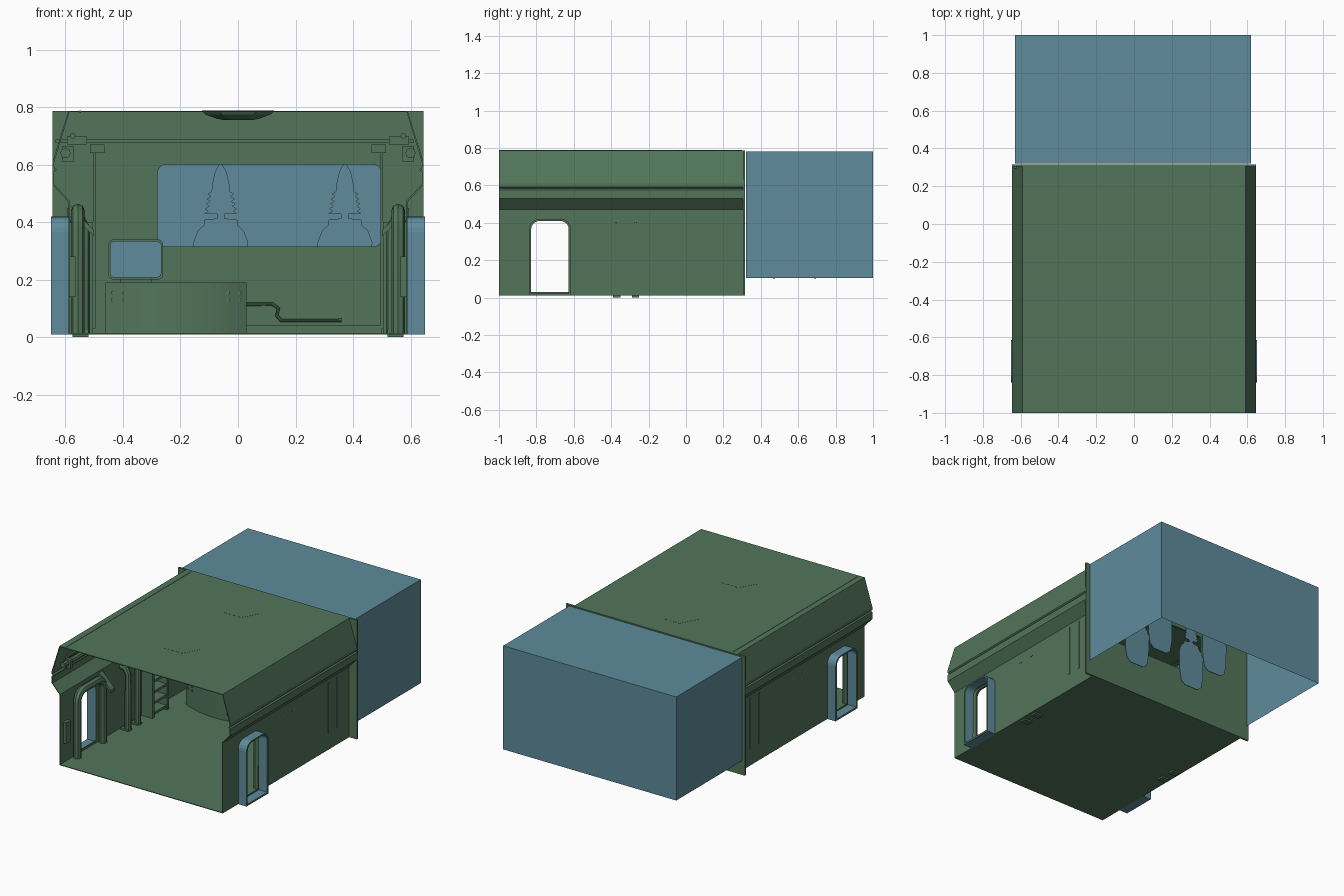
import bpy, bmesh, math
from mathutils import Vector

if "Cube" in bpy.data.objects:
    bpy.data.objects.remove(bpy.data.objects["Cube"], do_unlink=True)


def material(name, rgb):
    m = bpy.data.materials.new(name)
    m.use_nodes = True
    m.diffuse_color = (*rgb, 1)
    m.node_tree.nodes["Principled BSDF"].inputs["Base Color"].default_value = (*rgb, 1)
    return m


GREEN = material("muted green", (0.085, 0.178, 0.103))
BLUE = material("slate blue", (0.112, 0.26, 0.33))


def finish(name, bm, *mats):
    bmesh.ops.recalc_face_normals(bm, faces=bm.faces)
    me = bpy.data.meshes.new(name)
    bm.to_mesh(me)
    bm.free()
    for m in mats:
        me.materials.append(m)
    ob = bpy.data.objects.new(name, me)
    bpy.context.collection.objects.link(ob)
    return ob


def prism(name, pts, axis, a, b, mat):
    """Extrude a flat outline from a to b along an axis."""
    bm = bmesh.new()
    place = {"x": lambda p, t: (t, p[0], p[1]),
             "y": lambda p, t: (p[0], t, p[1]),
             "z": lambda p, t: (p[0], p[1], t)}[axis]
    face = bm.faces.new([bm.verts.new(place(p, a)) for p in pts])
    ext = bmesh.ops.extrude_face_region(bm, geom=[face])
    move = Vector(place((0, 0), b - a))
    verts = [g for g in ext["geom"] if isinstance(g, bmesh.types.BMVert)]
    bmesh.ops.translate(bm, verts=verts, vec=move)
    return finish(name, bm, mat)


def box(name, x, y, z, mat=GREEN):
    return prism(name, [(x[0], y[0]), (x[1], y[0]), (x[1], y[1]), (x[0], y[1])], "z", *z, mat)


def rounded(u0, u1, v0, v1, r, low_r=None):
    """Rectangle outline with rounded upper and lower corners."""
    low_r = r if low_r is None else low_r
    pts = []
    corners = [(u1, v1, r, 0), (u0, v1, r, 1), (u0, v0, low_r, 2), (u1, v0, low_r, 3)]
    for u, v, rad, q in corners:
        if rad == 0:
            pts.append((u, v))
            continue
        cu = u - rad if u == u1 else u + rad
        cv = v - rad if v == v1 else v + rad
        for i in range(6):
            t = math.pi / 2 * (q + i / 5)
            pts.append((cu + rad * math.cos(t), cv + rad * math.sin(t)))
    return pts


def apply_mods(ob):
    dg = bpy.context.evaluated_depsgraph_get()
    me = bpy.data.meshes.new_from_object(ob.evaluated_get(dg))
    ob.modifiers.clear()
    ob.data = me


def cut(ob, cutter):
    mod = ob.modifiers.new("cut", "BOOLEAN")
    mod.operation, mod.object, mod.solver = "DIFFERENCE", cutter, "EXACT"
    apply_mods(ob)
    bpy.data.objects.remove(cutter, do_unlink=True)


def pipe(name, pts, r, mat=GREEN):
    cu = bpy.data.curves.new(name, "CURVE")
    cu.dimensions = "3D"
    cu.bevel_depth, cu.bevel_resolution, cu.use_fill_caps = r, 2, True
    sp = cu.splines.new("POLY")
    sp.points.add(len(pts) - 1)
    for p, co in zip(sp.points, pts):
        p.co = (*co, 1)
    cu.materials.append(mat)
    ob = bpy.data.objects.new(name, cu)
    bpy.context.collection.objects.link(ob)
    bpy.ops.object.select_all(action="DESELECT")
    ob.select_set(True)
    bpy.context.view_layer.objects.active = ob
    bpy.ops.object.convert(target="MESH")
    bpy.ops.object.shade_smooth_by_angle()


# Room shell: one closed profile run along y
half = [(0.59, 0.787), (0.645, 0.61), (0.645, 0.59), (0.637, 0.583), (0.645, 0.576),
        (0.645, 0.53), (0.59, 0.47), (0.59, 0.01)]
loop = half + [(-x, z) for x, z in reversed(half)]
bm = bmesh.new()
rings = [[bm.verts.new((x, y, z)) for x, z in loop] for y in (-1, 0.306)]
for i in range(len(loop)):
    j = (i + 1) % len(loop)
    bm.faces.new((rings[0][i], rings[0][j], rings[1][j], rings[1][i]))
shell = finish("room_shell", bm, GREEN)
thick = shell.modifiers.new("thick", "SOLIDIFY")
thick.thickness, thick.offset = 0.006, -1
apply_mods(shell)
cut(shell, prism("door_cutter", rounded(-0.828, -0.627, 0.03, 0.41, 0.045, 0), "x", -0.8, 0.8, GREEN))

# Rear wall with a wide rounded window
rear = box("rear_wall", (-0.646, 0.646), (0.304, 0.316), (0.01, 0.787))
cut(rear, prism("window_cutter", rounded(-0.28, 0.5, 0.315, 0.6, 0.03), "y", 0.2, 0.4, GREEN))

# Outer hood behind the window: open below and towards the room
bm = bmesh.new()
bmesh.ops.create_cube(bm, size=1)
for v in bm.verts:
    v.co = (-0.005 + v.co.x * 1.25, 0.66 + v.co.y * 0.68, 0.443 + v.co.z * 0.676)
gone = [f for f in bm.faces if f.normal.z < -0.5 or f.normal.y < -0.5]
bmesh.ops.delete(bm, geom=gone, context="FACES")
finish("rear_hood", bm, BLUE)

# Flat silhouettes standing beyond the window
side = [(0.05, 0.1), (0.08, 0.125), (0.093, 0.2), (0.095, 0.33), (0.08, 0.37), (0.058, 0.39),
        (0.058, 0.408), (0.013, 0.413), (0.013, 0.428)]
for k in range(5):
    z = 0.43 + k * 0.017
    side += [(0.058 - k * 0.003, z), (0.044 - k * 0.003, z + 0.008)]
side += [(0.03, 0.53), (0.02, 0.575), (0.006, 0.6)]
for cx in (-0.06, 0.372):
    for y in (0.47, 0.69):
        outline = [(cx + x, z) for x, z in side] + [(cx - x, z) for x, z in reversed(side)]
        prism("silhouette_panel", outline, "y", y - 0.002, y + 0.002, BLUE)

# Ceiling lamps: six-sided bowls whose rims show on the roof
for y in (0.05, -0.56):
    bm = bmesh.new()
    levels = [(0.125, 0.788), (0.115, 0.775), (0.075, 0.76), (0.05, 0.755)]
    hexes = [[bm.verts.new((r * math.cos(k * math.pi / 3), y + r * math.sin(k * math.pi / 3), z))
              for k in range(6)] for r, z in levels]
    for lo, hi in zip(hexes, hexes[1:]):
        for k in range(6):
            bm.faces.new((lo[k], lo[(k + 1) % 6], hi[(k + 1) % 6], hi[k]))
    bm.faces.new(hexes[0])
    bm.faces.new(hexes[-1]).material_index = 1
    finish("ceiling_lamp", bm, GREEN, BLUE)
box("roof_seam", (-0.552, -0.546), (-1, 0.3), (0.78, 0.789))

for s in (1, -1):
    def bx(name, x, y, z, mat=GREEN):
        box(name, sorted((s * x[0], s * x[1])), y, z, mat)

    # Door sleeve: blue outside, green on the end rims
    sleeve = prism("door_sleeve", rounded(-0.84, -0.615, 0.01, 0.42, 0.055, 0), "x",
                   s * 0.586, s * 0.65, BLUE)
    cut(sleeve, prism("sleeve_cutter", rounded(-0.828, -0.627, 0.022, 0.41, 0.045, 0), "x",
                      -0.8, 0.8, BLUE))
    sleeve.data.materials.clear()
    for m in (BLUE, GREEN):
        sleeve.data.materials.append(m)
    for f in sleeve.data.polygons:
        f.material_index = 1 if abs(f.normal.x) > 0.9 else 0

    # Padded arch around the doorway inside
    arch = rounded(-0.86, -0.595, 0.015, 0.44, 0.06, 0)
    arch = [arch[-1]] + arch[:-1]
    pipe("door_arch", [(s * 0.557, u, v) for u, v in arch], 0.024)
    prism("door_skirt", [(s * 0.585, 0.46), (s * 0.5, 0.37), (s * 0.5, 0.35), (s * 0.585, 0.43)],
          "y", -0.6, -0.56, GREEN)

    # Wall pipes, keypad and ceiling conduits
    for y in (-0.37, -0.27):
        pipe("wall_pipe", [(s * 0.535, y, 0.012), (s * 0.535, y, 0.38), (s * 0.55, y, 0.41),
                           (s * 0.588, y, 0.42)], 0.02)
        bx("pipe_foot", (0.52, 0.575), (y - 0.02, y + 0.02), (0, 0.025))
    bx("door_keypad", (0.565, 0.588), (-0.965, -0.92), (0.14, 0.28))
    for x, z, r in ((0.6, 0.64, 0.018), (0.575, 0.7, 0.01)):
        pipe("ceiling_conduit", [(s * x, -0.95, z), (s * x, 0.3, z)], r)
    for y in (-0.9, -0.5, -0.1, 0.2):
        bx("conduit_clip", (0.572, 0.61), (y - 0.012, y + 0.012), (0.61, 0.665))

    # Wall rack with open bays
    for y in (-0.15, 0.0):
        bx("rack_post", (0.505, 0.588), (y - 0.01, y + 0.01), (0.015, 0.4))
    for k in range(6):
        z = 0.03 + k * 0.07
        bx("rack_shelf", (0.51, 0.588), (-0.15, 0.0), (z, z + 0.015))

    # Rear posts with brackets, and raised strips outside
    bx("rear_post", (0.495, 0.505), (0.294, 0.305), (0.03, 0.65))
    bx("post_bracket", (0.465, 0.515), (0.288, 0.305), (0.64, 0.67))
    bx("bracket_cap", (0.525, 0.595), (0.288, 0.305), (0.67, 0.697))
    for y in (0.09, 0.18):
        bx("wall_strip", (0.588, 0.594), (y - 0.006, y + 0.006), (0.12, 0.45))

box("rear_beam", (-0.635, 0.61), (0.294, 0.305), (0.675, 0.687))
box("rear_skirting", (0.03, 0.5), (0.297, 0.305), (0.015, 0.04))
pipe("rear_cable", [(0.03, 0.296, 0.115), (0.12, 0.296, 0.115), (0.14, 0.296, 0.1),
                    (0.135, 0.296, 0.075), (0.15, 0.296, 0.058), (0.36, 0.296, 0.058)], 0.006)

# Bow-fronted console with bolts
front = [(-0.215 + 0.245 * t, 0.06 + 0.06 * t * t) for t in [k / 8 - 1 for k in range(17)]]
prism("console", front + [(0.03, 0.304), (-0.46, 0.304)], "z", 0.015, 0.19, GREEN)
for x in (-0.435, -0.395, -0.035, 0.005):
    for z in (0.13, 0.155):
        y = 0.06 + 0.06 * ((x + 0.215) / 0.245) ** 2
        pipe("console_bolt", [(x, y - 0.004, z), (x, y + 0.02, z)], 0.007)

# Monitor on a short foot
box("monitor_foot", (-0.41, -0.3), (0.14, 0.22), (0.17, 0.205))
prism("monitor_body", rounded(-0.452, -0.26, 0.2, 0.34, 0.02), "y", 0.12, 0.21, GREEN)
prism("monitor_screen", rounded(-0.446, -0.266, 0.207, 0.334, 0.018), "y", 0.114, 0.121, BLUE)
